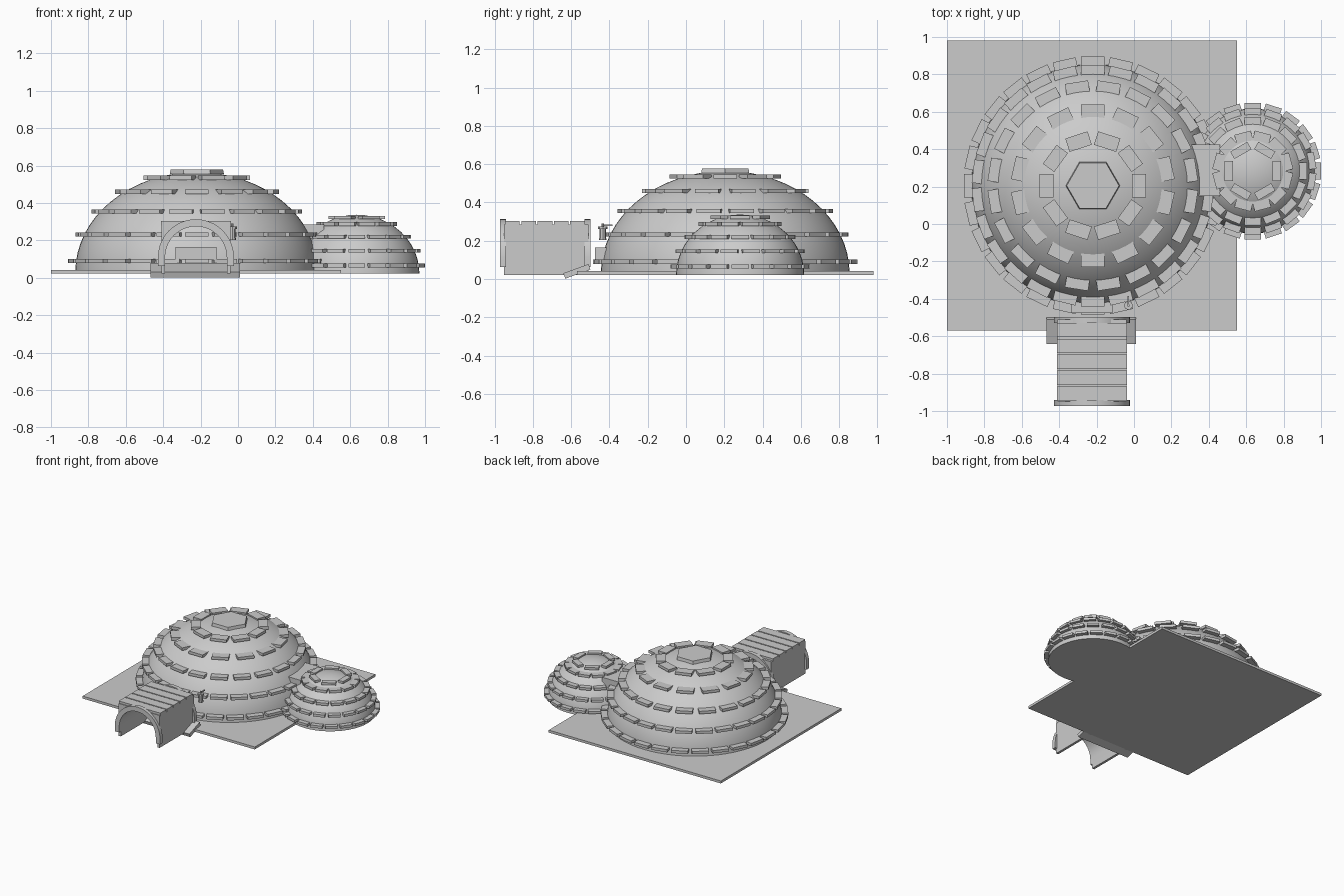
import bpy, bmesh, math
from mathutils import Matrix, Vector

if "Cube" in bpy.data.objects:
    bpy.data.objects.remove(bpy.data.objects["Cube"])

stone = bpy.data.materials.new("pale grey")
stone.diffuse_color = (0.6, 0.6, 0.6, 1)
stone.use_nodes = True
stone.node_tree.nodes["Principled BSDF"].inputs["Base Color"].default_value = stone.diffuse_color


def finish(bm, name, smooth=False):
    bmesh.ops.recalc_face_normals(bm, faces=bm.faces)
    me = bpy.data.meshes.new(name)
    bm.to_mesh(me)
    bm.free()
    me.materials.append(stone)
    ob = bpy.data.objects.new(name, me)
    bpy.context.collection.objects.link(ob)
    if smooth:
        bpy.ops.object.select_all(action='DESELECT')
        ob.select_set(True)
        bpy.context.view_layer.objects.active = ob
        bpy.ops.object.shade_smooth_by_angle(angle=math.radians(35))
    return ob


def add_box(bm, center, size, rot=Matrix()):
    m = Matrix.Translation(center) @ rot @ Matrix.Diagonal((*size, 1))
    bmesh.ops.create_cube(bm, size=1, matrix=m)


def span_box(bm, x, y, z):
    add_box(bm, [(a + b) / 2 for a, b in (x, y, z)], [b - a for a, b in (x, y, z)])


def prism(name, outline, y0, y1):
    """Extrude an x-z outline along y."""
    bm = bmesh.new()
    f = bm.faces.new([bm.verts.new((x, y0, z)) for x, z in outline])
    ext = bmesh.ops.extrude_face_region(bm, geom=[f])
    bmesh.ops.translate(bm, vec=(0, y1 - y0, 0),
                        verts=[v for v in ext['geom'] if isinstance(v, bmesh.types.BMVert)])
    return finish(bm, name, True)


def dome(name, cx, cy, base, radius, height, segs=64, rows=16):
    bm = bmesh.new()
    prof = [(0, base)] + [(radius * math.cos(i / rows * math.pi / 2),
                           base + height * math.sin(i / rows * math.pi / 2)) for i in range(rows + 1)]
    vs = [bm.verts.new((cx + r, cy, z)) for r, z in prof]
    es = [bm.edges.new(p) for p in zip(vs, vs[1:])]
    bmesh.ops.spin(bm, geom=vs + es, cent=(cx, cy, 0), axis=(0, 0, 1),
                   angle=2 * math.pi, steps=segs, use_merge=True)
    bmesh.ops.remove_doubles(bm, verts=bm.verts, dist=0.0005)
    finish(bm, name, True)


def block_ring(bm, cx, cy, z, outer, count, size, phase=0.0):
    """Flat blocks laid around a circle; size is radial, tangential, height."""
    for i in range(count):
        a = (i + phase) * 2 * math.pi / count
        r = outer - size[0] / 2
        add_box(bm, (cx + r * math.cos(a), cy + r * math.sin(a), z), size, Matrix.Rotation(a, 4, 'Z'))


# Ground slab
bm = bmesh.new()
span_box(bm, (-1, 0.55), (-0.57, 0.98), (0.022, 0.042))
finish(bm, "ground_slab")

# Main dome and its courses of blocks
MX, MY = -0.22, 0.205
dome("main_dome", MX, MY, 0.03, 0.65, 0.535)
bm = bmesh.new()
for z, outer, count, phase in ((0.09, 0.69, 28, 0), (0.232, 0.645, 26, 0.5), (0.355, 0.56, 20, 0.5),
                               (0.46, 0.435, 14, 0.5), (0.535, 0.285, 10, 0)):
    block_ring(bm, MX, MY, z, outer, count, (0.075, 0.125, 0.022), phase)
finish(bm, "main_dome_blocks")

# Six-sided cap on the main dome
bm = bmesh.new()
bmesh.ops.create_cone(bm, cap_ends=True, segments=6, radius1=0.145, radius2=0.14, depth=0.025,
                      matrix=Matrix.Translation((MX, MY, 0.566)) @ Matrix.Rotation(math.pi / 2, 4, 'Z'))
bmesh.ops.rotate(bm, verts=bm.verts, cent=(MX, MY, 0), matrix=Matrix.Rotation(math.radians(0), 3, 'Z'))
finish(bm, "main_dome_cap")

# Side dome and its courses of blocks
SX, SY = 0.635, 0.283
dome("side_dome", SX, SY, 0.022, 0.335, 0.315, 48, 12)
bm = bmesh.new()
for z, outer, count, phase in ((0.066, 0.365, 20, 0), (0.145, 0.338, 18, 0.5), (0.22, 0.29, 16, 0),
                               (0.287, 0.212, 12, 0.5)):
    block_ring(bm, SX, SY, z, outer, count, (0.055, 0.09, 0.02), phase)
block_ring(bm, SX, SY, 0.322, 0.15, 6, (0.045, 0.105, 0.018))
finish(bm, "side_dome_blocks")

# Passage joining the two domes
bm = bmesh.new()
span_box(bm, (0.3, 0.46), (0.15, 0.425), (0.03, 0.285))
finish(bm, "passage")

# Entrance tunnel: walls with an arched opening
TX, SPRING = -0.225, 0.11


def arc(r, n=20):
    return [(TX + r * math.cos(math.pi * i / n), SPRING + r * math.sin(math.pi * i / n)) for i in range(n + 1)]


opening = [(TX + 0.165, 0.022)] + arc(0.165) + [(TX - 0.165, 0.022)]
prism("tunnel_walls", opening + [(TX - 0.185, 0.022), (TX - 0.185, 0.285),
                                 (TX + 0.185, 0.285), (TX + 0.185, 0.022)], -0.95, -0.51)

# Arched trim at both ends of the tunnel
for name, y0, y1 in (("front_arch", -0.972, -0.94), ("rear_arch", -0.53, -0.498)):
    outer = [(TX + 0.203, 0.062)] + arc(0.203) + [(TX - 0.203, 0.062)]
    inner = [(TX + 0.165, 0.062)] + arc(0.165) + [(TX - 0.165, 0.062)]
    prism(name, outer + inner[::-1], y0, y1)

# Roof planks with narrow gaps
bm = bmesh.new()
for i in range(5):
    y = -0.945 + i * 0.085
    span_box(bm, (TX - 0.187, TX + 0.187), (y, y + 0.076), (0.28, 0.303))
finish(bm, "roof_planks")

# Tilted threshold slab at the tunnel's inner end
bm = bmesh.new()
add_box(bm, (-0.228, -0.57, 0.04), (0.48, 0.14, 0.03), Matrix.Rotation(math.radians(20), 4, 'X'))
finish(bm, "threshold")

# Step at the dome's doorway
bm = bmesh.new()
span_box(bm, (-0.335, -0.115), (-0.475, -0.4), (0.095, 0.165))
finish(bm, "door_step")

# Lantern hanging beside the doorway
bm = bmesh.new()
for r, z, d in ((0.016, 0.24, 0.06), (0.024, 0.268, 0.012), (0.02, 0.208, 0.01), (0.007, 0.28, 0.02)):
    bmesh.ops.create_cone(bm, cap_ends=True, segments=8, radius1=r, radius2=r, depth=d,
                          matrix=Matrix.Translation((-0.03, -0.435, z)))
add_box(bm, (-0.03, -0.41, 0.28), (0.008, 0.05, 0.008))
finish(bm, "lantern")
